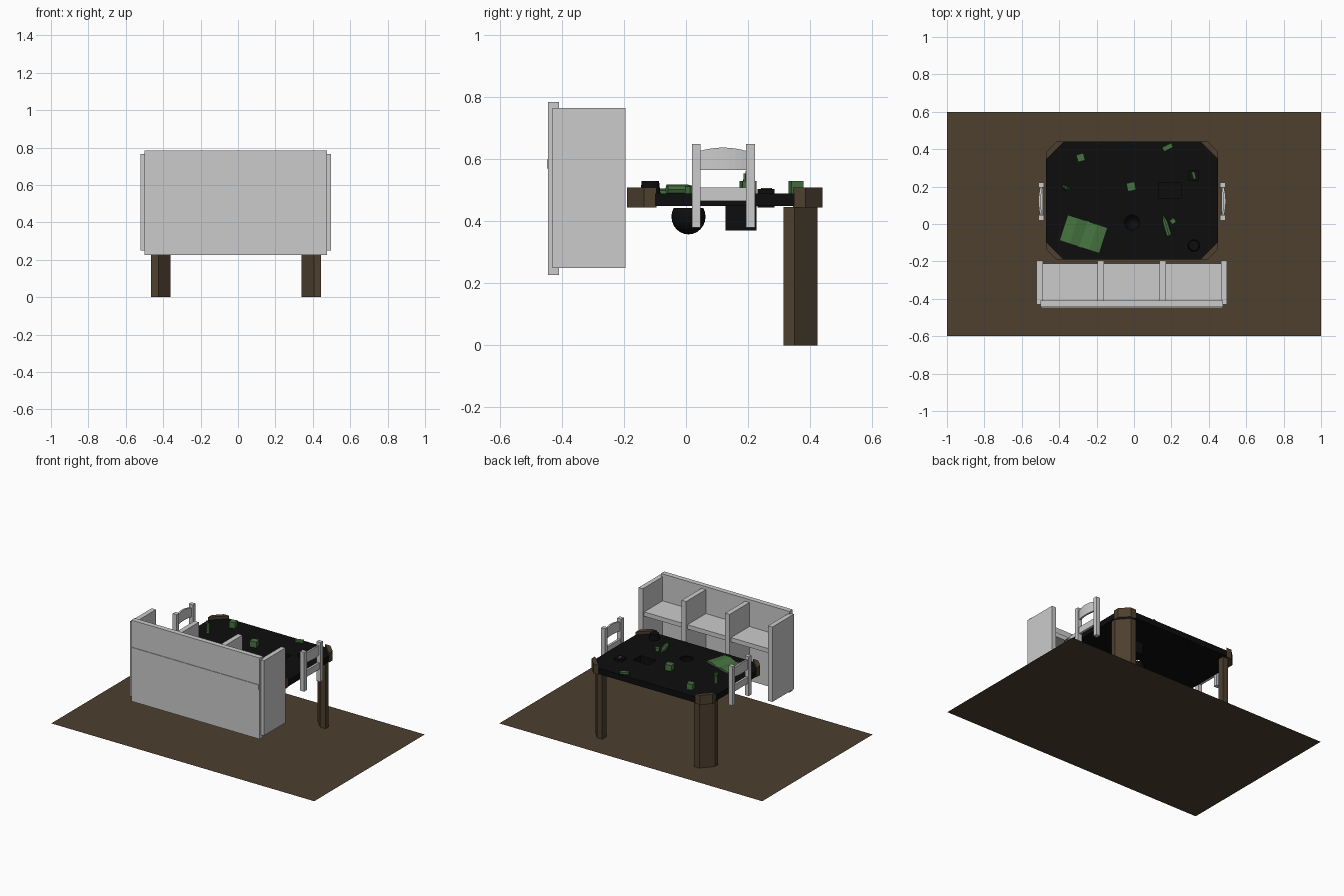
import bpy, bmesh, math
from mathutils import Matrix, Vector

if "Cube" in bpy.data.objects:
    bpy.data.objects.remove(bpy.data.objects["Cube"])


def mat(name, c):
    m = bpy.data.materials.new(name)
    m.diffuse_color = (*c, 1)
    m.use_nodes = True
    m.node_tree.nodes["Principled BSDF"].inputs["Base Color"].default_value = m.diffuse_color
    return m


BROWN = mat("wood", (0.075, 0.05, 0.028))
BLACK = mat("black", (0.004, 0.004, 0.004))
GREEN = mat("green", (0.06, 0.17, 0.05))


def finish(name, bm, material=None):
    bmesh.ops.recalc_face_normals(bm, faces=bm.faces)
    me = bpy.data.meshes.new(name)
    bm.to_mesh(me)
    bm.free()
    ob = bpy.data.objects.new(name, me)
    bpy.context.collection.objects.link(ob)
    if material:
        me.materials.append(material)
    return ob


def box(name, x, y, z, material=None, rot=0):
    """Box from (min, max) ranges, turned about its own vertical axis."""
    bm = bmesh.new()
    c = [(a + b) / 2 for a, b in (x, y, z)]
    s = [b - a for a, b in (x, y, z)]
    m = Matrix.Translation(c) @ Matrix.Rotation(math.radians(rot), 4, 'Z') @ Matrix.Diagonal((*s, 1))
    bmesh.ops.create_cube(bm, size=1, matrix=m)
    return finish(name, bm, material)


def prism(name, pts, lo, hi, material=None, to_world=lambda a, b, c: (a, b, c)):
    """Extrude a 2D outline between lo and hi."""
    bm = bmesh.new()
    rings = [[bm.verts.new(to_world(a, b, h)) for a, b in pts] for h in (lo, hi)]
    n = len(pts)
    for r in rings:
        bm.faces.new(r)
    for i in range(n):
        j = (i + 1) % n
        bm.faces.new((rings[0][i], rings[0][j], rings[1][j], rings[1][i]))
    return finish(name, bm, material)


def cone(name, loc, r1, r2, h, n, material, rot=None):
    bm = bmesh.new()
    m = Matrix.Translation(loc) @ (rot or Matrix())
    bmesh.ops.create_cone(bm, cap_ends=True, segments=n, radius1=r1, radius2=r2, depth=h, matrix=m)
    return finish(name, bm, material)


def sphere(name, loc, r, rz):
    bm = bmesh.new()
    m = Matrix.Translation(loc) @ Matrix.Diagonal((r, r, rz, 1))
    bmesh.ops.create_uvsphere(bm, u_segments=24, v_segments=12, radius=1, matrix=m)
    return finish(name, bm, BLACK)


def boolean(ob, other, op):
    md = ob.modifiers.new(op, 'BOOLEAN')
    md.object, md.operation, md.solver = other, op, 'EXACT'
    other.hide_render = True
    bpy.context.view_layer.objects.active = ob
    bpy.ops.object.modifier_apply(modifier=md.name)
    bpy.data.objects.remove(other)


# Floor sheet
bm = bmesh.new()
bmesh.ops.create_grid(bm, x_segments=1, y_segments=1, size=1, matrix=Matrix.Diagonal((1, 0.6, 1, 1)))
finish("floor", bm, BROWN)

# Table top: octagonal slab with a round bowl and a square tray sunk into it
CX, CY, HX, HY = -0.01, 0.125, 0.46, 0.315
D = 0.09
quarter = [(HX, HY - D), (HX - D, HY)]
outline = []
for sx, sy in ((1, 1), (-1, 1), (-1, -1), (1, -1)):
    q = quarter if sx * sy > 0 else quarter[::-1]
    outline += [(CX + sx * a, CY + sy * b) for a, b in q]
top = prism("table_top", outline, 0.45, 0.49, BLACK)
boolean(top, sphere("bowl_outer", (-0.01, 0.008, 0.415), 0.055, 0.057), 'UNION')
boolean(top, box("tray_outer", (0.12, 0.26), (0.128, 0.228), (0.37, 0.47), BLACK), 'UNION')
boolean(top, sphere("bowl_inner", (-0.01, 0.008, 0.45), 0.048, 0.075), 'DIFFERENCE')
boolean(top, box("tray_inner", (0.13, 0.25), (0.138, 0.218), (0.38, 0.6)), 'DIFFERENCE')

# Corner blocks, mirrored to all four corners
block = [(HX, HY - 0.095), (HX, HY - 0.055), (HX - 0.055, HY), (HX - 0.095, HY)]
for sx, a in ((1, "right"), (-1, "left")):
    for sy, b in ((1, "back"), (-1, "front")):
        prism(f"corner_block_{b}_{a}", [(CX + sx * u, CY + sy * v) for u, v in block],
              0.445, 0.51, BROWN)

# Back legs, six-sided
leg = [(0.455, 0.315), (0.455, 0.35), (0.39, 0.425), (0.35, 0.425), (0.35, 0.38), (0.415, 0.315)]
for sx, a in ((1, "right"), (-1, "left")):
    prism(f"back_leg_{a}", [(CX + sx * u, v) for u, v in leg], 0, 0.447, BROWN)

# Shelf unit
box("shelf_back", (-0.5, 0.477), (-0.445, -0.41), (0.227, 0.785))
box("shelf_side_left", (-0.52, -0.487), (-0.43, -0.195), (0.25, 0.765))
box("shelf_side_right", (0.465, 0.497), (-0.43, -0.195), (0.25, 0.765))
for i, x in enumerate((-0.178, 0.153)):
    box(f"shelf_divider_{i}", (x - 0.017, x + 0.017), (-0.42, -0.195), (0.25, 0.765))
box("shelf_board", (-0.495, 0.472), (-0.449, -0.21), (0.57, 0.6))

# Chair backs at both ends of the table
N = 8
for s, a in ((1, "right"), (-1, "left")):
    x0 = CX + s * 0.485
    for i, y in enumerate((0.033, 0.208)):
        box(f"chair_post_{a}_{i}", (x0 - 0.015, x0 + 0.015), (y - 0.014, y + 0.014), (0.38, 0.65))
    # Upper rail bows outward and has an arched top
    bm = bmesh.new()
    prev = first = None
    for i in range(N + 1):
        t = 2 * i / N - 1
        y, bow, z = 0.12 + 0.076 * t, 0.01 * (1 - t * t), 0.627 + 0.011 * (1 - t * t)
        xi, xo = x0 + s * (bow - 0.006), x0 + s * (bow + 0.006)
        ring = [bm.verts.new(p) for p in ((xi, y, 0.565), (xo, y, 0.565), (xo, y, z), (xi, y, z))]
        if prev:
            for k in range(4):
                bm.faces.new((prev[k], prev[(k + 1) % 4], ring[(k + 1) % 4], ring[k]))
        first = first or ring
        prev = ring
    bm.faces.new(first)
    bm.faces.new(prev)
    finish(f"chair_upper_rail_{a}", bm)
    box(f"chair_lower_rail_{a}", (x0 - 0.008, x0 + 0.008), (0.045, 0.197), (0.465, 0.51))

# Open book: two pages dipping at the spine
c, r = Vector((-0.27, -0.054)), math.radians(-18)
pages = [(-0.112, 0.488), (0.112, 0.488), (0.112, 0.5), (0.055, 0.506),
         (0, 0.496), (-0.055, 0.506), (-0.112, 0.5)]
prism("open_book", pages, -0.072, 0.072, GREEN,
      lambda u, z, v: (c.x + u * math.cos(r) - v * math.sin(r),
                       c.y + u * math.sin(r) + v * math.cos(r), z))

# Small green pieces: centre x, y, size x, y, top height, turn
pieces = [("cube_a", -0.285, 0.355, 0.04, 0.04, 0.53, 15),
          ("cube_b", -0.015, 0.2, 0.045, 0.045, 0.53, 12),
          ("packet", 0.18, 0.41, 0.055, 0.025, 0.503, 27),
          ("small_cube", 0.208, 0.015, 0.026, 0.026, 0.512, 40),
          ("quill", 0.32, 0.26, 0.01, 0.035, 0.508, 15)]
for name, x, y, w, d, h, turn in pieces:
    box(name, (x - w / 2, x + w / 2), (y - d / 2, y + d / 2), (0.488, h), GREEN, turn)

# Standing figurine with a raised arm
cone("figurine_body", (-0.365, 0.195, 0.52), 0.014, 0.009, 0.064, 6, GREEN)
cone("figurine_head", (-0.375, 0.2, 0.558), 0.01, 0.006, 0.02, 6, GREEN)
cone("figurine_arm", (-0.352, 0.19, 0.535), 0.006, 0.006, 0.04, 5, GREEN)

# Bottle lying on the table
axis = Vector((-0.3, 1, 0)).normalized()
rot = axis.to_track_quat('Z', 'Y').to_matrix().to_4x4()
mid = Vector((0.178, -0.028, 0.503))
cone("bottle_body", mid, 0.016, 0.016, 0.07, 8, GREEN, rot)
cone("bottle_neck", mid + axis * 0.055, 0.016, 0.005, 0.04, 8, GREEN, rot)

# Black cup and inkwell
cone("cup", (0.32, -0.115, 0.508), 0.033, 0.028, 0.044, 12, BLACK)
box("inkwell", (0.292, 0.348), (0.231, 0.286), (0.445, 0.505), BLACK)
